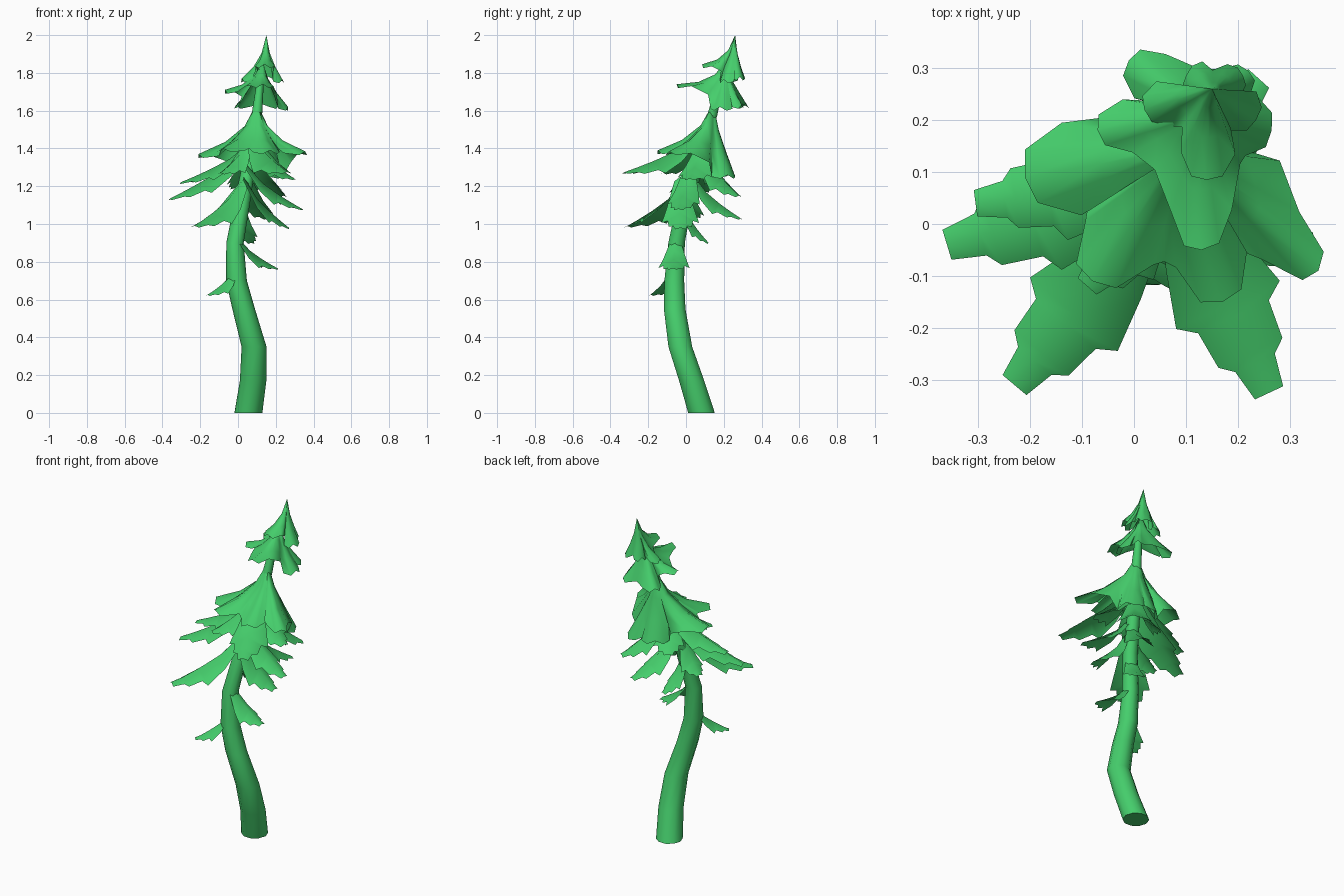
import bpy, bmesh, math
from mathutils import Vector

if "Cube" in bpy.data.objects:
    bpy.data.objects.remove(bpy.data.objects["Cube"])

green = bpy.data.materials.new("green")
green.diffuse_color = (0.06, 0.62, 0.15, 1)
green.use_nodes = True
green.node_tree.nodes["Principled BSDF"].inputs["Base Color"].default_value = green.diffuse_color


def finish(name, bm, angle=80):
    bmesh.ops.recalc_face_normals(bm, faces=bm.faces)
    # leaf sheets: make the outer side face up
    if name != "trunk" and sum(f.normal.z * f.calc_area() for f in bm.faces) < 0:
        bmesh.ops.reverse_faces(bm, faces=bm.faces)
    me = bpy.data.meshes.new(name)
    bm.to_mesh(me)
    bm.free()
    ob = bpy.data.objects.new(name, me)
    bpy.context.collection.objects.link(ob)
    me.materials.append(green)
    bpy.ops.object.select_all(action='DESELECT')
    ob.select_set(True)
    bpy.context.view_layer.objects.active = ob
    bpy.ops.object.shade_smooth_by_angle(angle=math.radians(angle))
    return ob


# Crooked trunk: x, y, z, radius
PATH = [(.055, .082, 0, .074), (.08, .03, .17, .07), (.085, -.03, .35, .066),
        (.03, -.06, .55, .06), (-.008, -.062, .7, .055), (-.016, -.05, .9, .046),
        (.02, -.01, 1.1, .042), (.055, .06, 1.3, .036), (.1, .14, 1.58, .028),
        (.125, .2, 1.82, .015)]
SIDES = 10
bm = bmesh.new()
rings = []
for x, y, z, r in PATH:
    rings.append([bm.verts.new((x + r * math.cos(2 * math.pi * i / SIDES),
                                y + r * math.sin(2 * math.pi * i / SIDES), z))
                  for i in range(SIDES)])
for a, b in zip(rings, rings[1:]):
    for i in range(SIDES):
        j = (i + 1) % SIDES
        bm.faces.new((a[i], a[j], b[j], b[i]))
bm.faces.new(rings[0])
bm.faces.new(rings[-1])
finish("trunk", bm, 50)


def tier(name, apex, tips, bend=0.65, valley=0.6):
    """Flared cone skirt whose hem is drawn out to the given tips."""
    A = Vector(apex)
    polar = sorted(((math.atan2(y - A.y, x - A.x), math.hypot(x - A.x, y - A.y), z, w)
                    for x, y, z, w in tips))
    ends = []
    for i, (a, r, z, w) in enumerate(polar):
        a2, r2, z2, _ = polar[(i + 1) % len(polar)]
        if a2 <= a:
            a2 += 2 * math.pi
        d = Vector((math.cos(a), math.sin(a), 0))
        p = Vector((-d.y, d.x, 0))
        base = d * r
        # shoulders, blunt tip and the valley to the next tip
        ends += [(base * .72 - p * w * 1.3, z - .01), (base * .97 - p * w * .75, z - .02),
                 (base, z), (base * .95 + p * w * .75, z - .02),
                 (base * .7 + p * w * 1.3, z - .01)]
        m = (a + a2) / 2
        ends.append((Vector((math.cos(m), math.sin(m), 0)) * valley * (r + r2) / 2,
                     (z + z2) / 2 + .005))
    # average reach and height, used to round the upper part of the cone
    n = len(ends)
    zm = sum(z for _, z in ends) / n
    bm = bmesh.new()
    top = bm.verts.new(A)
    cols = []
    for h, z in ends:
        reach = sum(max(0, q.normalized().dot(h.normalized())) ** 6 * q.length for q, _ in ends) \
            / sum(max(0, q.normalized().dot(h.normalized())) ** 6 for q, _ in ends)
        col = []
        for t, k in ((.25, .15), (.6, .45), (1, 1)):
            hh = (h.normalized() * reach).lerp(h, k)
            zz = zm + (z - zm) * (.4 + .6 * k)
            col.append(bm.verts.new((A.x + hh.x * t, A.y + hh.y * t,
                                     A.z + (zz - A.z) * t ** bend)))
        cols.append(col)
    for i, c in enumerate(cols):
        e = cols[(i + 1) % n]
        bm.faces.new((top, c[0], e[0]))
        for k in (0, 1):
            bm.faces.new((c[k], c[k + 1], e[k + 1], e[k]))
    return finish(name, bm)


# Three skirts of the crown
tier("crown_top", (.15, .26, 2),
     [(.02, .22, 1.77, .035), (.14, .085, 1.845, .04), (.235, .2, 1.765, .035),
      (.21, .285, 1.78, .025), (.1, .285, 1.78, .03)], .62)
tier("crown_middle", (.13, .21, 1.86),
     [(-.07, .18, 1.71, .04), (.13, -.05, 1.74, .045), (.265, .18, 1.62, .045),
      (.22, .295, 1.63, .03), (-.01, .315, 1.63, .04)], .62)
tier("crown_lower", (.1, .145, 1.64),
     [(-.21, .09, 1.37, .07), (-.08, -.11, 1.4, .06), (.17, -.15, 1.39, .055),
      (.355, -.09, 1.385, .045), (.24, .22, 1.26, .055), (.04, .24, 1.27, .06)], .62, .72)


# Outline of a drooping branch: fraction along, half width, edge droop
OUTLINE = [(0, .35, .35), (.3, .8, .75), (.56, 1.1, .95), (.62, .75, .6),
           (.8, .68, .5), (.85, .42, .3), (1, .3, .12)]


def branch(name, root, tip, w, bend=0.7):
    R, T = Vector(root), Vector(tip)
    D = T - R
    side = Vector((-D.y, D.x, 0)).normalized()
    bm = bmesh.new()
    rows = []
    for t, k, dr in OUTLINE:
        c = Vector((R.x + D.x * t, R.y + D.y * t, R.z + D.z * t ** bend))
        drop = Vector((0, 0, -.75 * dr * w))
        rows.append([bm.verts.new(c + side * k * w + drop), bm.verts.new(c),
                     bm.verts.new(c - side * k * w + drop)])
    for a, b in zip(rows, rows[1:]):
        for i in (0, 1):
            bm.faces.new((a[i], a[i + 1], b[i + 1], b[i]))
    return finish(name, bm, 100)


# Separate branches: root, tip, half width
BRANCHES = [
    ((.07, .09, 1.44), (-.36, -.04, 1.135), .10), ((.07, .09, 1.44), (-.305, .04, 1.22), .085),
    ((.08, .06, 1.47), (.26, -.325, 1.275), .10), ((.07, .09, 1.45), (.3, .02, 1.24), .09),
    ((.06, .08, 1.42), (.24, .28, 1.15), .09), ((.06, .08, 1.42), (-.02, .2, 1.19), .08),
    ((.05, .04, 1.44), (-.09, -.12, 1.27), .08),
    ((.03, .0, 1.24), (-.23, -.31, .99), .10), ((.04, .02, 1.32), (.34, -.04, 1.08), .08),
    ((.03, -.03, 1.25), (.27, -.03, .98), .09), ((.04, .03, 1.27), (.16, .29, 1.03), .08),
    ((.01, -.02, 1.12), (.07, .12, .9), .06), ((.02, 0, 1.22), (-.12, .04, 1.03), .07),
    ((.0, -.055, .93), (.21, -.07, .765), .075), ((-.01, -.06, .77), (-.16, -.185, .625), .06),
]
for i, (root, tip, w) in enumerate(BRANCHES):
    branch(f"branch_{i + 1}", root, tip, w)
